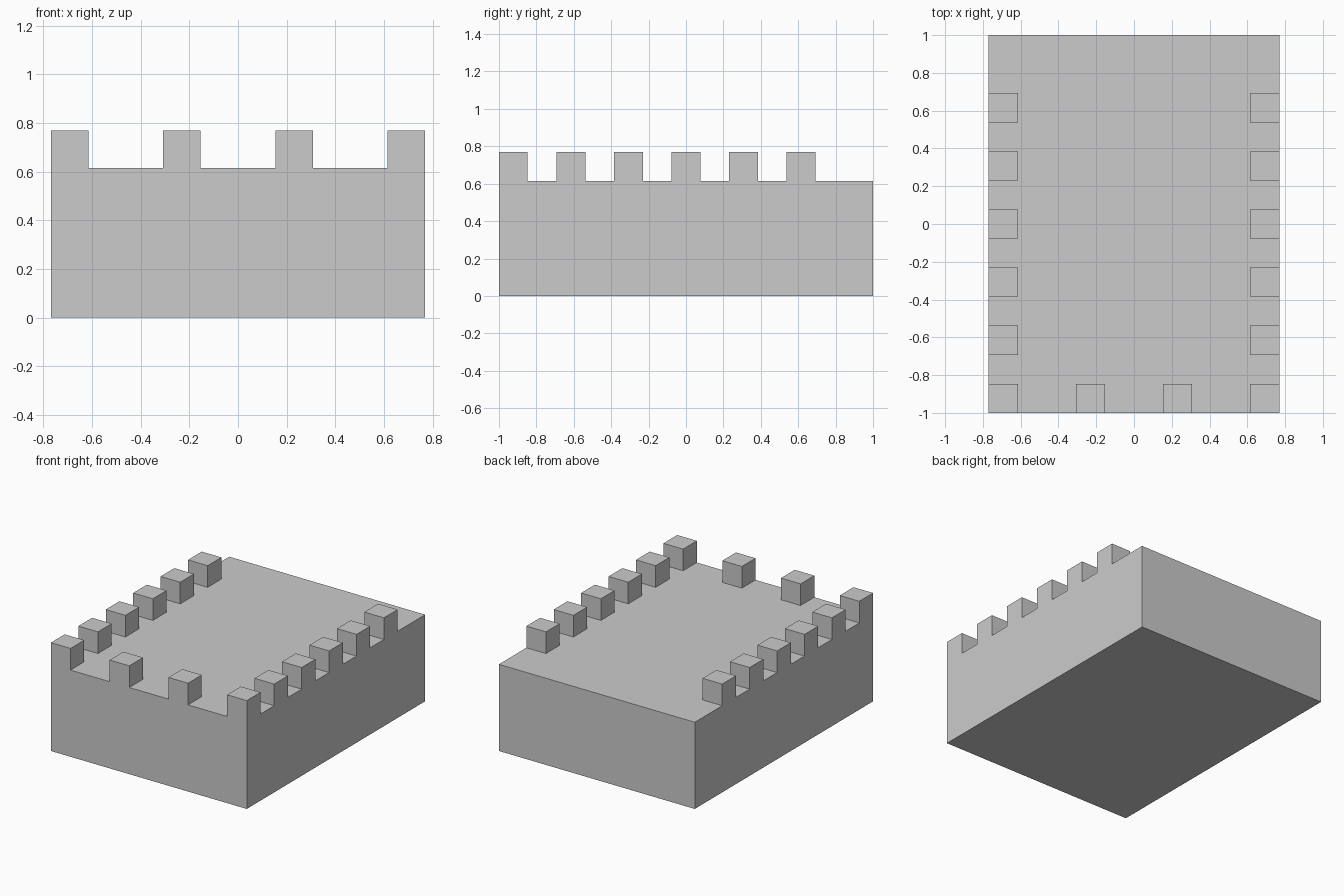
import bpy
import bmesh

cube = bpy.data.objects.get("Cube")
if cube:
    bpy.data.objects.remove(cube, do_unlink=True)

# The whole block is laid out on a square module
COLS, ROWS, WALL = 10, 13, 4
U = 2 / ROWS

stone = bpy.data.materials.new("stone_grey")
color = (0.6, 0.6, 0.6, 1)
stone.use_nodes = True
stone.diffuse_color = color
stone.node_tree.nodes["Principled BSDF"].inputs["Base Color"].default_value = color


def raise_faces(bm, faces, height, keep=False):
    """Extrude the faces straight up and return the new caps."""
    out = bmesh.ops.extrude_face_region(bm, geom=faces, use_keep_orig=keep)["geom"]
    verts = [g for g in out if isinstance(g, bmesh.types.BMVert)]
    bmesh.ops.translate(bm, verts=verts, vec=(0, 0, height))
    return [g for g in out if isinstance(g, bmesh.types.BMFace)]


def is_merlon(face):
    """Every second cell along both sides, every third along the front."""
    c = face.calc_center_median()
    col = int(c.x / U + COLS / 2)
    row = int(c.y / U + ROWS / 2)
    on_side = col in (0, COLS - 1) and row % 2 == 0 and row < ROWS - 1
    on_front = row == 0 and col % 3 == 0
    return on_side or on_front


# Main block: a grid floor raised to the roof level
bm = bmesh.new()
bmesh.ops.create_grid(bm, x_segments=COLS, y_segments=ROWS, size=1)
bmesh.ops.scale(bm, verts=bm.verts[:], vec=(COLS * U / 2, ROWS * U / 2, 1))
roof = raise_faces(bm, bm.faces[:], WALL * U, keep=True)

# Merlons: chosen roof cells raised by one module
raise_faces(bm, [f for f in roof if is_merlon(f)], U)

# Merge coplanar cells into clean flat walls
bmesh.ops.recalc_face_normals(bm, faces=bm.faces[:])
bmesh.ops.dissolve_limit(bm, angle_limit=0.01, verts=bm.verts[:], edges=bm.edges[:])

mesh = bpy.data.meshes.new("battlement_block")
bm.to_mesh(mesh)
bm.free()
mesh.materials.append(stone)
block = bpy.data.objects.new("battlement_block", mesh)
bpy.context.collection.objects.link(block)
